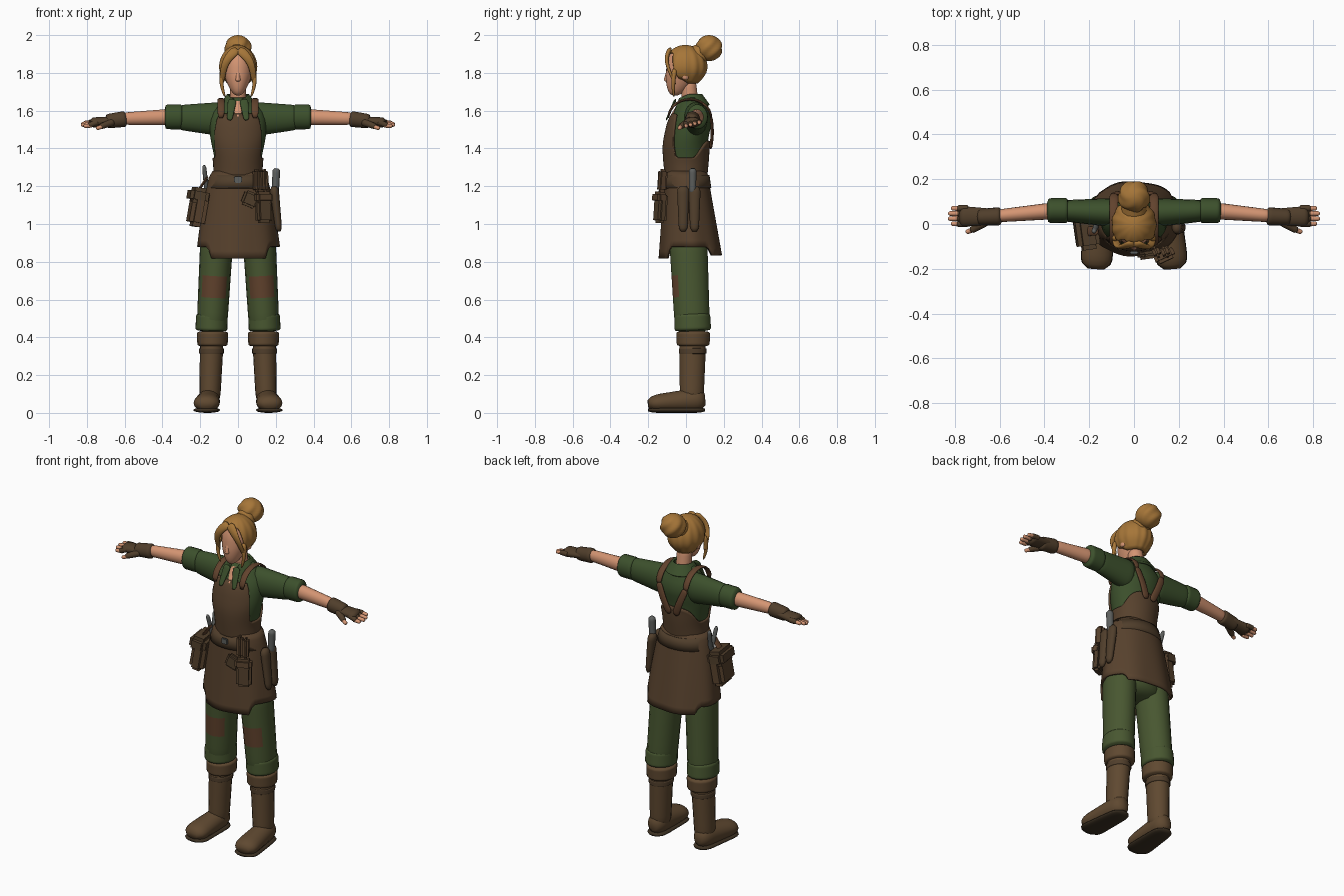
import bpy, bmesh
from math import sin, cos, pi, radians
from mathutils import Vector

if "Cube" in bpy.data.objects:
    bpy.data.objects.remove(bpy.data.objects["Cube"])


def material(name, red, green, blue):
    colour = (red, green, blue, 1)
    mat = bpy.data.materials.new(name)
    mat.use_nodes = True
    mat.diffuse_color = colour
    mat.node_tree.nodes["Principled BSDF"].inputs["Base Color"].default_value = colour
    return mat


HAIR = material("golden hair", .38, .18, .04)
SKIN = material("skin", .66, .3, .17)
SHIRT = material("green shirt", .045, .08, .025)
CLOTH = material("olive trousers", .065, .095, .03)
APRON = material("brown apron", .095, .053, .026)
STRAP = material("reddish leather", .12, .055, .026)
BOOT = material("boot leather", .115, .066, .03)
GLOVE = material("glove leather", .08, .048, .024)
METAL = material("grey metal", .11, .115, .11)
SOLE = material("dark sole", .045, .03, .016)


def ramp(low, high, value):
    t = min(1, max(0, (value - low) / (high - low)))
    return t * t * (3 - 2 * t)


def finish(name, bm, mat, mirror=False, thickness=0, smooth=True):
    bmesh.ops.recalc_face_normals(bm, faces=bm.faces)
    for face in bm.faces:
        face.smooth = smooth
    mesh = bpy.data.meshes.new(name)
    bm.to_mesh(mesh)
    bm.free()
    mesh.materials.append(mat)
    part = bpy.data.objects.new(name, mesh)
    bpy.context.collection.objects.link(part)
    if thickness:
        part.modifiers.new("thickness", "SOLIDIFY").thickness = thickness
    if mirror:
        part.modifiers.new("mirror", "MIRROR")
    return part


def sheet(name, point, mat, thickness=.012, columns=64, rows=12, start=0, end=2 * pi):
    """Surface through point(angle, 0..1), wrapped round the vertical axis."""
    bm = bmesh.new()
    grid = [[bm.verts.new(point(start + (end - start) * i / columns, j / rows))
             for j in range(rows + 1)] for i in range(columns + 1)]
    for left, right in zip(grid, grid[1:]):
        for j in range(rows):
            bm.faces.new((left[j], right[j], right[j + 1], left[j + 1]))
    bmesh.ops.remove_doubles(bm, verts=bm.verts, dist=.0002)
    return finish(name, bm, mat, thickness=thickness)


def tube(name, path, radii, mat, mirror=False, steps=14, sides=18, rounding=12):
    """Closed skin along path(t); radii(t) gives the sideways and the other radius."""
    bm = bmesh.new()
    run = path(1) - path(0)
    side = Vector((0, 1, 0)) if abs(run.x) > abs(run.y) + abs(run.z) else Vector((1, 0, 0))
    rings = []
    for i in range(steps + 1):
        t = i / steps
        along = (path(t + .01) - path(t - .01)).normalized()
        across = (side - along * along.dot(side)).normalized()
        other = along.cross(across)
        ends = 1 - abs(2 * t - 1) ** rounding / 2
        wide, deep = radii(t)
        rings.append([bm.verts.new(path(t) + ends * (across * wide * cos(a) + other * deep * sin(a)))
                      for a in (2 * pi * k / sides for k in range(sides))])
    for lower, upper in zip(rings, rings[1:]):
        for k in range(sides):
            following = (k + 1) % sides
            bm.faces.new((lower[k], lower[following], upper[following], upper[k]))
    bm.faces.new(rings[0])
    bm.faces.new(rings[-1])
    return finish(name, bm, mat, mirror)


def limb(name, start, end, first, last, mat, flat=1, sag=(0, 0, 0), mirror=False):
    """Tapering rounded tube between two points, bowed by sag."""
    start, end, sag = Vector(start), Vector(end), Vector(sag)

    def radii(t):
        radius = first + (last - first) * t
        return radius, radius * flat

    return tube(name, lambda t: start.lerp(end, t) + sag * sin(pi * t), radii, mat, mirror)


def pair(*args, **options):
    return limb(*args, mirror=True, **options)


def box(name, place, size, mat, turn=(0, 0, 0), bevel=.014):
    bm = bmesh.new()
    bmesh.ops.create_cube(bm, size=1)
    bmesh.ops.scale(bm, vec=size, verts=bm.verts)
    bmesh.ops.bevel(bm, geom=bm.edges[:], offset=bevel, segments=2, affect="EDGES")
    part = finish(name, bm, mat, smooth=False)
    part.location = place
    part.rotation_euler = [radians(angle) for angle in turn]


# Torso, narrowing to the waist and the neck
def torso(angle, z, grow=0):
    width = .12 + .03 * ramp(1.3, 1.5, z) - .09 * ramp(1.56, 1.7, z) + grow
    depth = .1 + .013 * ramp(1.2, 1.4, z) - .06 * ramp(1.52, 1.7, z) + grow
    return Vector((cos(angle) * width, .03 * ramp(1.4, 1.6, z) + sin(angle) * depth, z))


sheet("shirt_torso", lambda angle, t: torso(angle, 1.2 + .47 * t), SHIRT, thickness=.01)
limb("trouser_seat", (0, .02, .82), (0, .01, 1.2), .16, .12, CLOTH, flat=.65)


# Apron bib, wrapping round to a lower back
def bib(angle, t):
    front = -sin(angle)
    top = 1.35 + .235 * ramp(.42, .8, front) + .09 * ramp(.3, 1, -front)
    return torso(angle, 1.24 + (top - 1.24) * t, grow=.011)


sheet("apron_bib", bib, APRON)


# Apron skirt with a longer front and back panel
def skirt(angle, t):
    front = -sin(angle)
    hem = .88 - .062 * ramp(.68, .76, front) - .045 * ramp(.6, .7, -front)
    z = hem + (1.28 - hem) * t
    drop = (1.28 - z) / .45
    fold = 1 + .02 * (1 - t) * sin(7 * angle + 1)
    width = (.135 + .09 * drop ** .6) * fold
    depth = (.112 + .055 * drop) * fold
    return cos(angle) * width, .025 * drop + sin(angle) * depth, z


def belt(angle, t):
    return cos(angle) * (.166 - .02 * t), .004 + sin(angle) * (.13 - .01 * t), 1.19 + .07 * t


sheet("apron_skirt", skirt, APRON)
sheet("tool_belt", belt, GLOVE, rows=2)
box("belt_buckle", (0, -.127, 1.235), (.04, .012, .035), METAL, bevel=.004)


# Straps over the shoulders, meeting low on the back
def shoulder_arc(t):
    angle = pi * t
    return Vector((.09, .02 - .113 * cos(angle), 1.56 + .1 * sin(angle)))


tube("shoulder_strap", shoulder_arc, lambda t: (.019, .007), STRAP, mirror=True)
pair("back_strap", (.09, .132, 1.57), (.02, .13, 1.4), .02, .022, STRAP, flat=.4, sag=(0, .008, 0))

# Neck, throat and open collar
limb("neck", (0, .03, 1.58), (0, .01, 1.76), .043, .043, SKIN)
limb("throat", (0, 0, 1.67), (0, -.085, 1.56), .04, .012, SKIN, flat=.5)


def collar(angle, t):
    front = ramp(.2, .95, -sin(angle))
    radius = .098 - .04 * t
    height = 1.632 + .055 * t - front * (.065 - .045 * t)
    return cos(angle) * radius, .028 - .012 * front + sin(angle) * radius, height


sheet("shirt_collar", collar, SHIRT, start=radians(-65), end=radians(245))
pair("collar_point", (.03, -.055, 1.66), (.045, -.105, 1.55), .024, .014, SHIRT, flat=.3)

# Arms, rolled sleeves and fingerless gloves
pair("sleeve", (.07, .05, 1.555), (.33, .06, 1.565), .067, .046, SHIRT, flat=1.4)
pair("rolled_cuff", (.29, .06, 1.567), (.39, .06, 1.567), .056, .055, SHIRT, flat=1.2)
pair("forearm", (.35, .06, 1.567), (.62, .035, 1.557), .038, .028, SKIN, flat=1.15)
pair("glove_wrist", (.59, .035, 1.557), (.7, .03, 1.543), .041, .036, GLOVE, flat=1.05)
pair("glove_palm", (.63, .032, 1.55), (.78, .034, 1.536), .036, .047, GLOVE, flat=.6)
for i, finger in enumerate(("little", "ring", "middle", "index")):
    y, z = .07 - .023 * i, 1.54 - .006 * i
    tip = .795 + .037 * sin(pi * (i + 1) / 5)
    pair(finger + "_glove_finger", (.74, y, 1.54), (.79, y, z), .015, .014, GLOVE)
    pair(finger + "_fingertip", (.77, y, z), (tip, y, z - .004), .012, .01, SKIN)
pair("thumb_glove", (.66, .01, 1.54), (.73, -.03, 1.515), .02, .015, GLOVE)
pair("thumb_tip", (.71, -.022, 1.52), (.75, -.037, 1.505), .012, .01, SKIN)

# Trouser legs with knee patches, gathered above the boots
legs = pair("trouser_leg", (.11, .01, .96), (.14, .035, .42), .088, .08, CLOTH, flat=1.17)
legs.data.materials.append(STRAP)
for face in legs.data.polygons:
    if .6 < face.center.z < .73 and face.normal.y < -.6:
        face.material_index = 1
pair("trouser_gather", (.138, .033, .53), (.14, .036, .43), .083, .086, CLOTH, flat=1.15)

# Boots
pair("boot_cuff", (.135, .038, .35), (.135, .038, .435), .08, .083, BOOT, flat=1.1)
pair("boot_shaft", (.138, .036, .4), (.15, .03, .05), .063, .055, BOOT, flat=1.15)
pair("boot_strap", (.14, .036, .31), (.14, .036, .345), .066, .066, GLOVE, flat=1.12)


def boot_path(height, drop):
    return lambda t: Vector((.15 + .02 * t, .1 - .3 * t, height - drop * t))


tube("boot_foot", boot_path(.073, .025), lambda t: (.054 + .02 * t, .066 - .022 * t), BOOT, True, rounding=7)
tube("boot_sole", boot_path(.015, 0), lambda t: (.056 + .02 * t, .015), SOLE, True, rounding=8)


# Head, narrowing and reaching forward to the chin
def head(angle, t):
    down = cos(pi * t)
    chin = max(0, -down)
    ring = sin(pi * t) ** .8 * (1 - .35 * chin)
    return cos(angle) * ring * .078, -.008 - .05 * chin + sin(angle) * ring * .097, 1.81 + .13 * down


sheet("head", head, SKIN, thickness=0, columns=32, rows=20)
limb("nose", (0, -.096, 1.81), (0, -.106, 1.755), .008, .014, SKIN)
pair("ear", (.078, 0, 1.82), (.076, -.005, 1.765), .014, .01, SKIN, flat=1.6)


# Hair cap with combed ridges, bun and loose locks
def hair(angle, t):
    front = -sin(angle)
    polar = radians(140 - 76 * ramp(.35, .8, front) - 16 * ramp(-.3, .35, front)) * t
    ring = sin(polar) * (1 + .022 * cos(13 * angle) * sin(polar)) * (1 - .12 * ramp(1.7, 2.4, polar))
    return cos(angle) * ring * .1, sin(angle) * ring * .115 - .003, 1.832 + .116 * cos(polar)


def bun(angle, t):
    polar = pi * t
    ring = .07 * sin(polar) * (1 + .06 * cos(5 * angle + 5 * polar) * sin(polar))
    return cos(angle) * ring, .122 + sin(angle) * ring, 1.931 + .069 * cos(polar)


sheet("hair_cap", hair, HAIR, columns=78)
sheet("hair_bun", bun, HAIR, thickness=0, rows=18)
limb("bun_base", (0, .05, 1.885), (0, .12, 1.93), .06, .045, HAIR)
pair("fringe", (.005, -.085, 1.925), (.085, -.055, 1.74), .027, .012, HAIR, flat=.5, sag=(.02, -.03, .02))
pair("side_lock", (.08, -.06, 1.82), (.07, -.065, 1.675), .015, .006, HAIR, sag=(.012, -.005, 0))

# Large satchel and pliers on the right hip
tilt = (0, 10, 8)
box("hip_satchel", (-.212, -.03, 1.085), (.085, .16, .2), APRON, tilt, bevel=.022)
box("satchel_flap", (-.212, -.03, 1.15), (.1, .172, .085), GLOVE, tilt, bevel=.02)
limb("satchel_strap", (-.16, -.03, 1.25), (-.25, -.035, 1.12), .007, .007, STRAP, flat=3)
for side, lean in (("front", -.035), ("back", .035)):
    limb(side + "_plier_handle", (-.165, 0, 1.17), (-.18, lean, 1.31), .013, .011, METAL)

# Tool pouches on the left hip
turned = (-4, 0, 25)
box("front_pouch", (.135, -.135, 1.085), (.085, .05, .16), GLOVE, turned)
box("front_pouch_flap", (.135, -.14, 1.14), (.095, .055, .06), APRON, turned)
box("slanted_pouch", (.065, -.138, 1.13), (.085, .035, .08), GLOVE, (0, 22, 8), bevel=.012)
for side, x in (("inner", .1), ("outer", .14)):
    box(side + "_tool_loop", (x, -.125, 1.23), (.034, .05, .12), APRON, turned, bevel=.012)
for side, y in (("front", -.015), ("back", .045)):
    limb(side + "_holster", (.19, y, 1.2), (.217, y, .96), .025, .017, GLOVE, flat=1.35)
limb("chisel", (.198, .035, 1.16), (.203, .035, 1.295), .018, .021, METAL)
